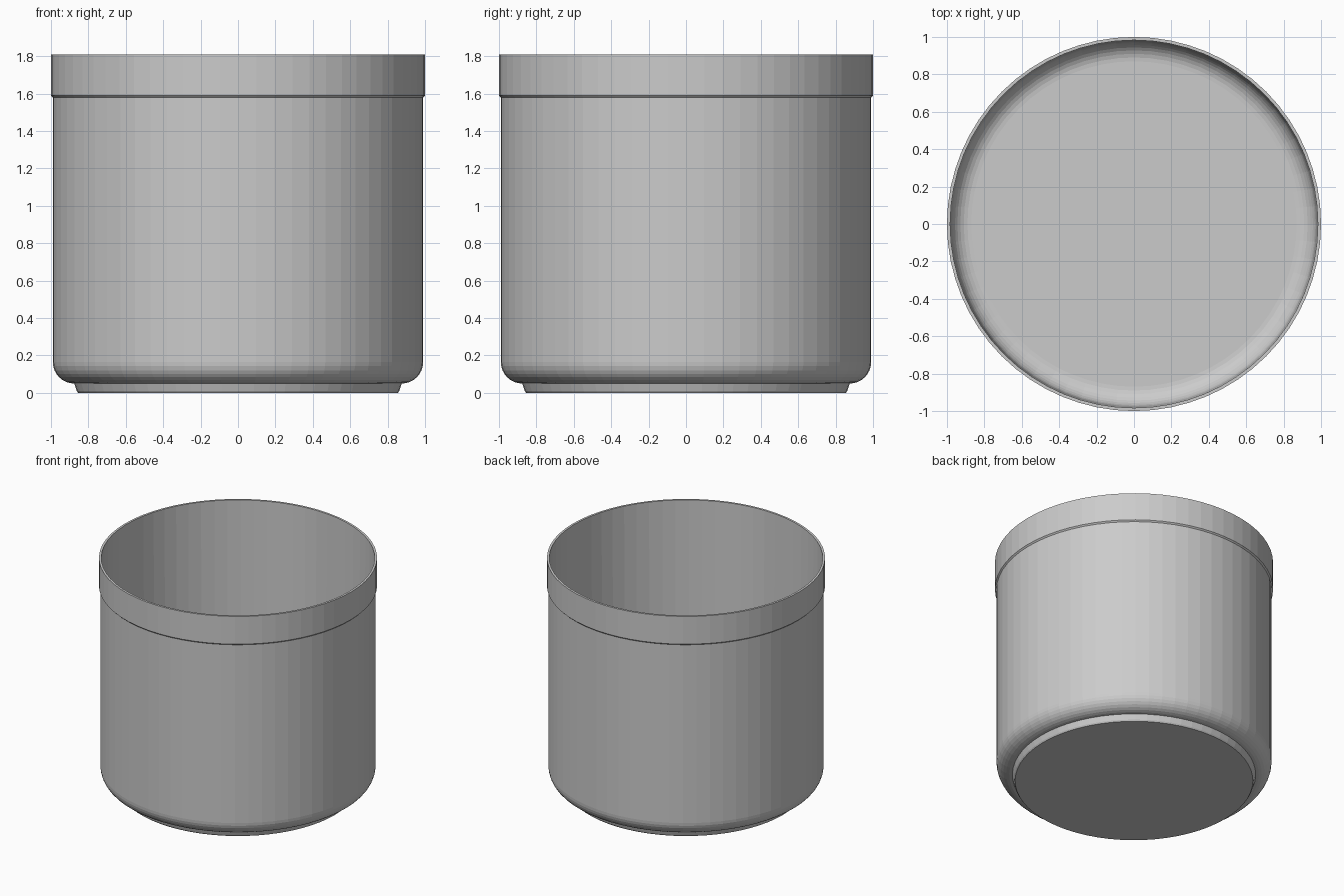
import bpy
import bmesh
from math import sin, cos, pi

SIDES = 64

cube = bpy.data.objects.get("Cube")
if cube:
    bpy.data.objects.remove(cube, do_unlink=True)

grey = bpy.data.materials.new("plain_grey")
grey.use_nodes = True
colour = (0.6, 0.6, 0.6, 1)
grey.diffuse_color = colour
grey.node_tree.nodes["Principled BSDF"].inputs["Base Color"].default_value = colour


def fillet(radius, floor, size, steps=8):
    """Rounded corner from a floor up into a wall of the given radius."""
    angles = [pi / 2 * i / steps for i in range(steps + 1)]
    return [(radius - size + size * sin(a), floor + size - size * cos(a)) for a in angles]


def lathe(name, profile):
    """Spin a profile of (radius, height) around z; the ends get flat caps."""
    bm = bmesh.new()
    rings = [[bm.verts.new((r * cos(2 * pi * i / SIDES), r * sin(2 * pi * i / SIDES), z))
              for i in range(SIDES)] for r, z in profile]
    for low, high in zip(rings, rings[1:]):
        for i in range(SIDES):
            j = (i + 1) % SIDES
            bm.faces.new((low[i], low[j], high[j], high[i]))
    bm.faces.new(rings[0][::-1])
    bm.faces.new(rings[-1])
    bmesh.ops.recalc_face_normals(bm, faces=bm.faces)
    mesh = bpy.data.meshes.new(name)
    bm.to_mesh(mesh)
    bm.free()
    mesh.materials.append(grey)
    obj = bpy.data.objects.new(name, mesh)
    bpy.context.collection.objects.link(obj)
    return obj


# Tapered foot, rounded outer wall, raised rim band, then the hollow inside
foot = [(0.855, 0), (0.862, 0.01), (0.875, 0.05)]
outer_wall = fillet(0.99, 0.05, 0.115)[1:]
rim = [(0.99, 1.58), (0.997, 1.587), (1.0, 1.59), (1.0, 1.81), (0.983, 1.81)]
inner_wall = fillet(0.975, 0.07, 0.105)[::-1]
lathe("pot", foot + outer_wall + rim + inner_wall)
